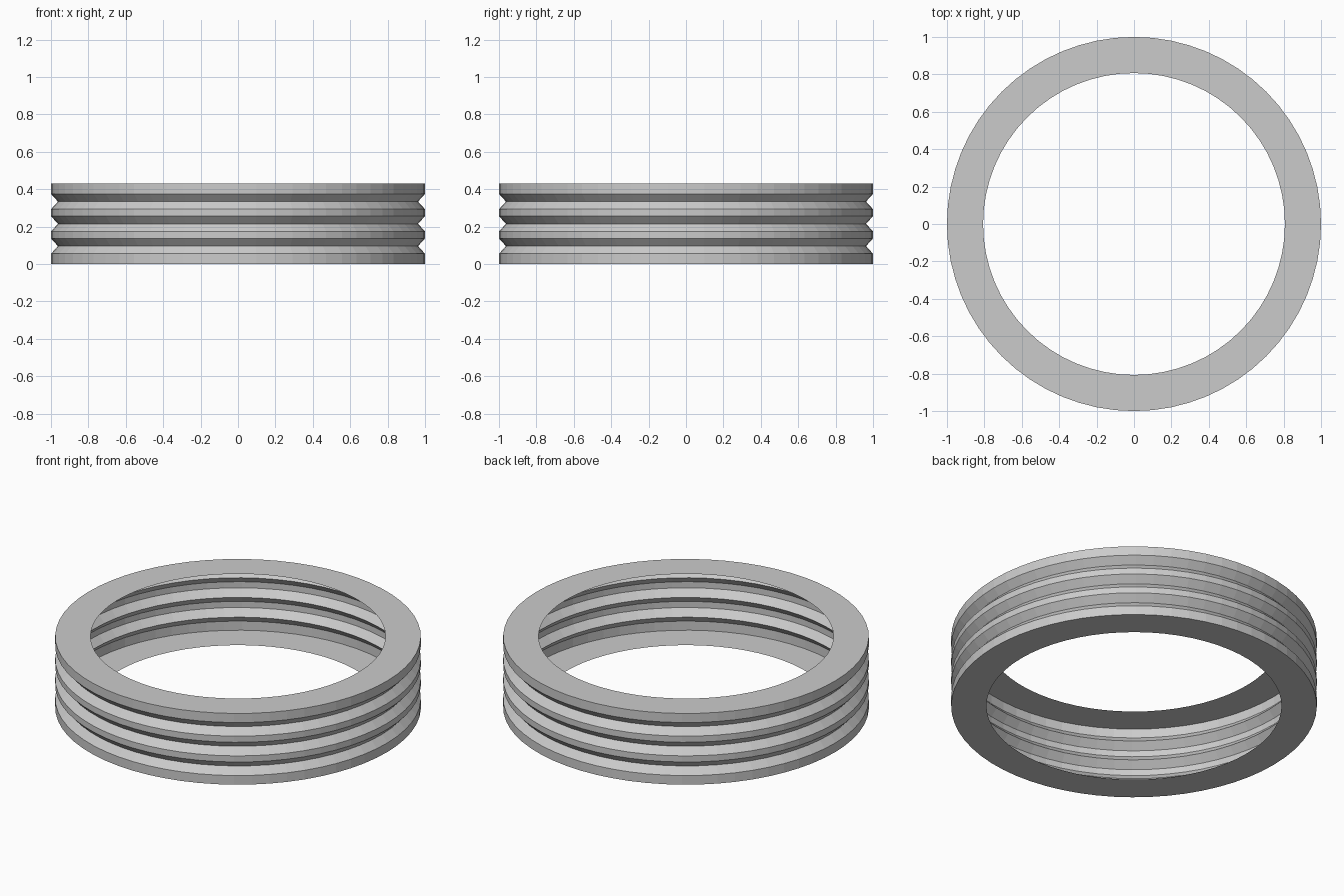
import bpy
import bmesh
import math

SEGMENTS = 64
HEIGHT = 0.43
OUTER, INNER, GROOVE = 1.0, 0.807, 0.963
PITCH = 0.119      # spacing between grooves
HALF_WIDTH = 0.041  # half the opening of a groove

cube = bpy.data.objects.get("Cube")
if cube:
    bpy.data.objects.remove(cube, do_unlink=True)

# Plain grey material
grey = bpy.data.materials.new("light_grey")
grey.use_nodes = True
colour = (0.6, 0.6, 0.6, 1.0)
grey.diffuse_color = colour
grey.node_tree.nodes["Principled BSDF"].inputs["Base Color"].default_value = colour

# Sheet profile: bottom flange, wall with three V grooves, top flange
profile = [(INNER, 0.0), (OUTER, 0.0)]
for i in (-1, 0, 1):
    z = HEIGHT / 2 + i * PITCH
    profile += [(OUTER, z - HALF_WIDTH), (GROOVE, z), (OUTER, z + HALF_WIDTH)]
profile += [(OUTER, HEIGHT), (INNER, HEIGHT)]

# Revolve the profile into a thin open shell
bm = bmesh.new()
rings = []
for radius, z in profile:
    ring = []
    for s in range(SEGMENTS):
        a = 2 * math.pi * s / SEGMENTS
        ring.append(bm.verts.new((radius * math.cos(a), radius * math.sin(a), z)))
    rings.append(ring)
for low, high in zip(rings, rings[1:]):
    for s in range(SEGMENTS):
        t = (s + 1) % SEGMENTS
        bm.faces.new((low[s], low[t], high[t], high[s]))

mesh = bpy.data.meshes.new("grooved_ring")
bm.to_mesh(mesh)
bm.free()
mesh.materials.append(grey)
ring_object = bpy.data.objects.new("grooved_ring", mesh)
bpy.context.collection.objects.link(ring_object)
